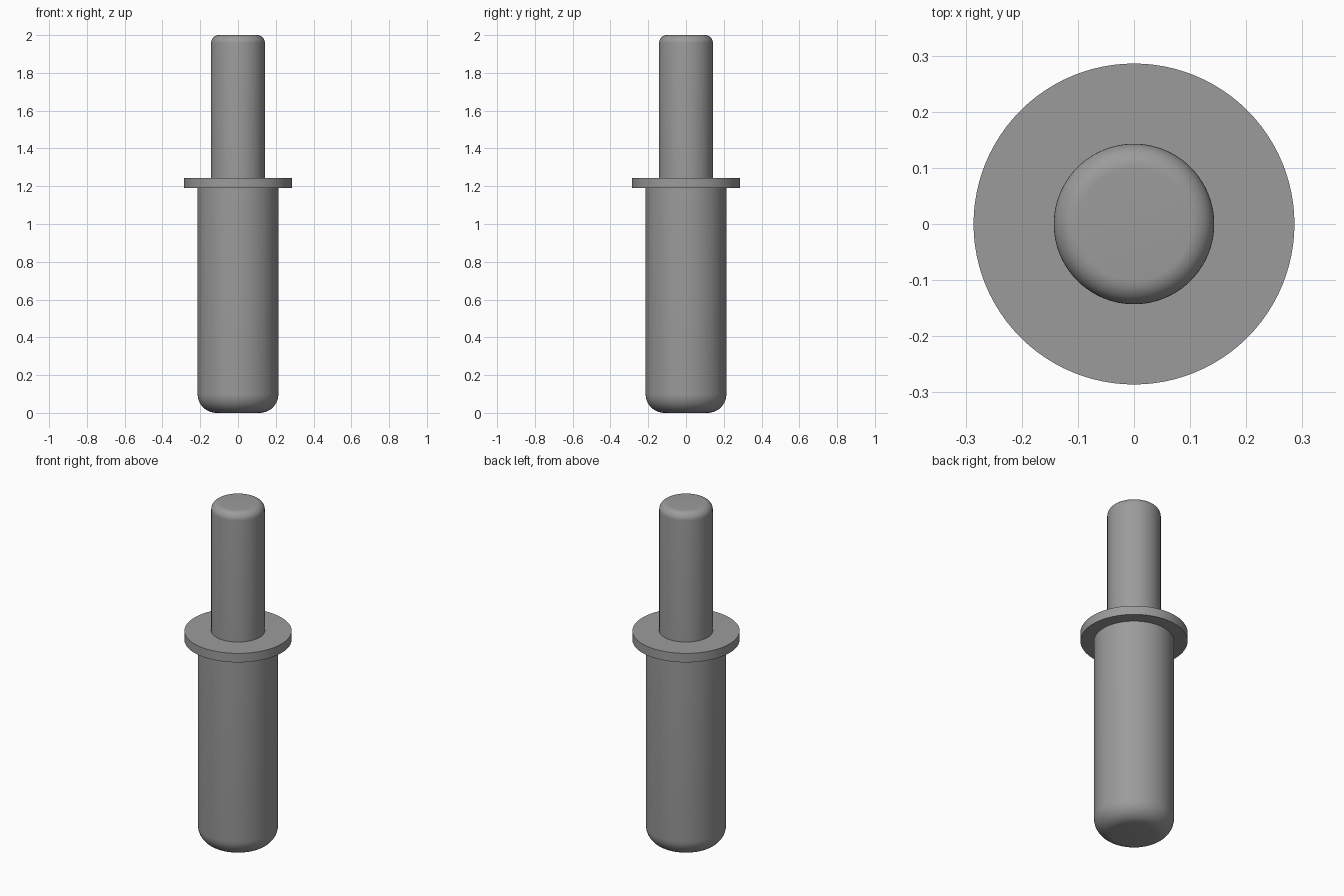
import bpy, bmesh, math

if "Cube" in bpy.data.objects:
    bpy.data.objects.remove(bpy.data.objects["Cube"])

SEGMENTS = 96

steel = bpy.data.materials.new("grey steel")
steel.diffuse_color = (0.33, 0.33, 0.33, 1)
steel.use_nodes = True
steel.node_tree.nodes["Principled BSDF"].inputs["Base Color"].default_value = steel.diffuse_color


def fillet(radius, z, size, start, end, steps=10):
    """Arc of (r, z) points rounding a rim; z is the arc centre height."""
    return [(radius - size + size * math.cos(a), z + size * math.sin(a))
            for a in (math.radians(start + (end - start) * i / steps)
                      for i in range(steps + 1))]


def lathe(name, profile):
    """Revolve a bottom-to-top (r, z) profile and cap both ends."""
    bm = bmesh.new()
    rings = []
    for r, z in profile:
        rings.append([bm.verts.new((r * math.cos(t), r * math.sin(t), z))
                      for t in (2 * math.pi * i / SEGMENTS for i in range(SEGMENTS))])
    for low, high in zip(rings, rings[1:]):
        for i in range(SEGMENTS):
            j = (i + 1) % SEGMENTS
            bm.faces.new((low[i], low[j], high[j], high[i]))
    bm.faces.new(rings[0][::-1])
    bm.faces.new(rings[-1])
    mesh = bpy.data.meshes.new(name)
    bm.to_mesh(mesh)
    bm.free()
    mesh.materials.append(steel)
    obj = bpy.data.objects.new(name, mesh)
    bpy.context.collection.objects.link(obj)
    bpy.ops.object.select_all(action='DESELECT')
    obj.select_set(True)
    bpy.context.view_layer.objects.active = obj
    bpy.ops.object.shade_smooth_by_angle(angle=math.radians(30))


# Wide lower shank with a rounded bottom rim
lathe("lower_shank", fillet(0.214, 0.1, 0.1, -90, 0) + [(0.214, 1.19)])

# Thin collar
lathe("collar", [(0.286, 1.19), (0.286, 1.243)])

# Narrow upper pin with a rounded top rim
lathe("upper_pin", [(0.143, 1.243)] + fillet(0.143, 1.957, 0.043, 0, 90))
